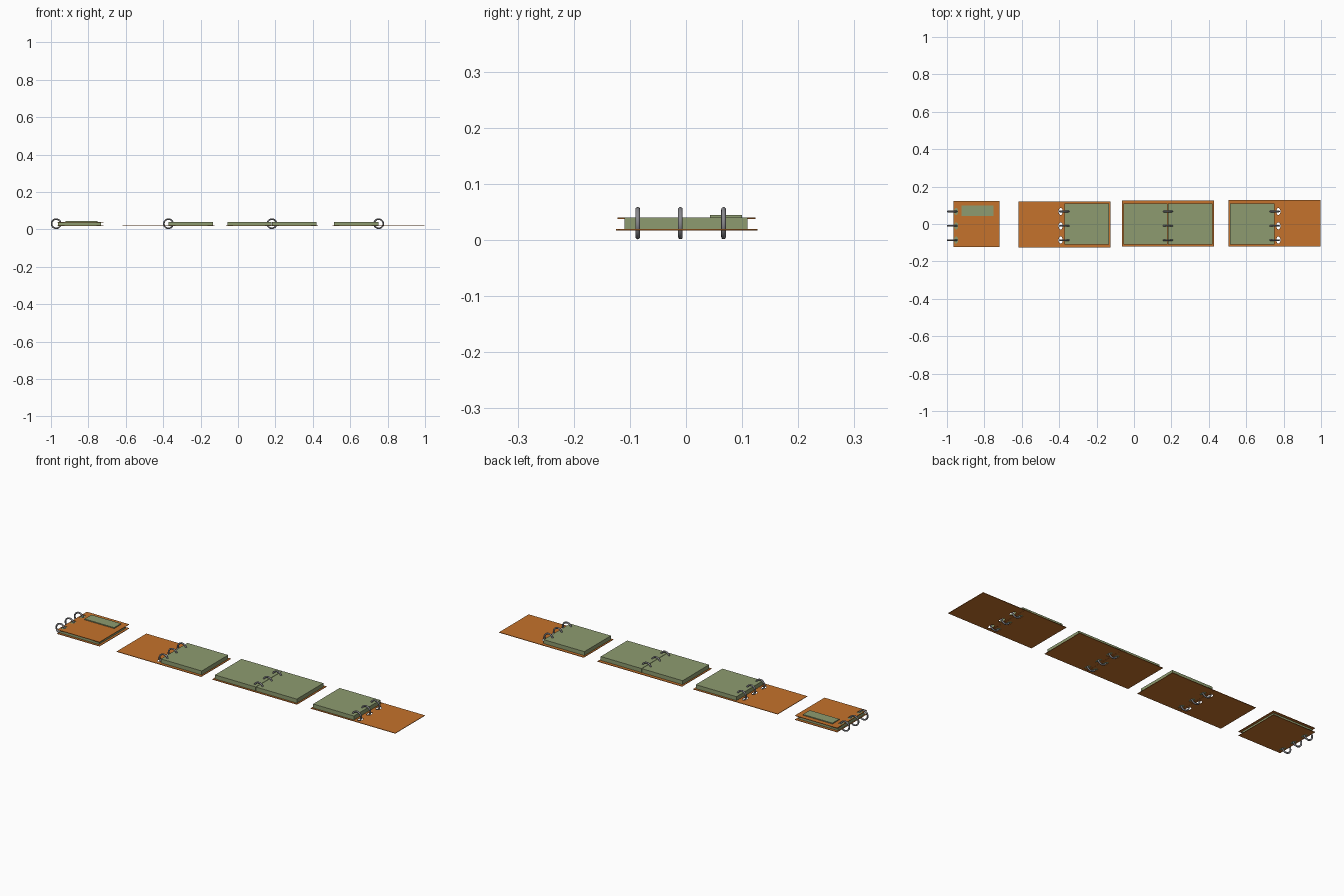
import bpy, math

if "Cube" in bpy.data.objects:
    bpy.data.objects.remove(bpy.data.objects["Cube"])


def material(name, rgb):
    m = bpy.data.materials.new(name)
    m.diffuse_color = (*rgb, 1)
    m.use_nodes = True
    m.node_tree.nodes["Principled BSDF"].inputs["Base Color"].default_value = m.diffuse_color
    return m


ORANGE = material("cover_orange", (0.56, 0.17, 0.025))
GREEN = material("paper_green", (0.27, 0.33, 0.16))
GREY = material("ring_metal", (0.25, 0.25, 0.27))
SIZE = 0.246                      # cover width and depth
RING_Y = (0.067, -0.010, -0.086)
RING_R, TUBE, RING_Z = 0.0245, 0.0042, 0.030


def box(name, x0, x1, y0, y1, z0, z1, mat):
    bpy.ops.mesh.primitive_cube_add(size=1, location=((x0 + x1) / 2, (y0 + y1) / 2, (z0 + z1) / 2))
    o = bpy.context.object
    o.name = name
    o.scale = (x1 - x0, y1 - y0, z1 - z0)
    o.data.materials.append(mat)
    return o


def cover(name, x0, x1, cy, z, hole_x):
    """Thin square sheet with oval ring holes cut through it."""
    c = bpy.data.curves.new(name, 'CURVE')
    c.dimensions, c.fill_mode, c.extrude = '2D', 'BOTH', 0.0013
    h = SIZE / 2
    loops = [[(x0, cy - h), (x1, cy - h), (x1, cy + h), (x0, cy + h)]]
    for y in RING_Y:
        loops.append([(hole_x + 0.011 * math.cos(a), y + 0.019 * math.sin(a))
                      for a in (i * math.tau / 20 for i in range(20))])
    for pts in loops:
        s = c.splines.new('POLY')
        s.points.add(len(pts) - 1)
        for p, q in zip(s.points, pts):
            p.co = (*q, 0, 1)
        s.use_cyclic_u = True
    o = bpy.data.objects.new(name, c)
    bpy.context.collection.objects.link(o)
    o.location.z = z
    bpy.ops.object.select_all(action='DESELECT')
    o.select_set(True)
    bpy.context.view_layer.objects.active = o
    bpy.ops.object.convert(target='MESH')
    bpy.context.object.data.materials.append(ORANGE)


def rings(prefix, x):
    for i, y in enumerate(RING_Y):
        bpy.ops.mesh.primitive_torus_add(major_radius=RING_R, minor_radius=TUBE, major_segments=32,
                                         minor_segments=12, location=(x, y, RING_Z),
                                         rotation=(math.pi / 2, 0, 0))
        o = bpy.context.object
        o.name = f"{prefix}_ring_{i + 1}"
        o.data.materials.append(GREY)
        bpy.ops.object.shade_smooth()


def pages(name, x0, x1, cy, z1=0.040):
    box(name, x0, x1, cy - 0.110, cy + 0.110, 0.0192, z1, GREEN)


# Closed binder with a label on its front cover
rings("closed_binder", -0.972)
for n, z in (("back", 0.018), ("front", 0.0385)):
    cover(f"closed_{n}_cover", -0.966, -0.966 + SIZE, 0.001, z, -0.951)
pages("closed_pages", -0.962, -0.732, 0.0, 0.0372)
box("closed_label", -0.922, -0.750, 0.043, 0.100, 0.0395, 0.0446, GREEN)

# Open binders: spine x, centre y, page block on the left, on the right
for name, sx, cy, left, right in (("open_start", -0.372, -0.002, False, True),
                                  ("open_middle", 0.181, 0.003, True, True),
                                  ("open_end", 0.752, 0.004, True, False)):
    rings(name, sx)
    cover(f"{name}_left_cover", sx - SIZE, sx - 0.0005, cy, 0.018, sx - 0.020)
    cover(f"{name}_right_cover", sx + 0.0005, sx + SIZE, cy, 0.018, sx + 0.020)
    if left:
        pages(f"{name}_left_pages", sx - 0.238, sx - 0.001, 0)
    if right:
        pages(f"{name}_right_pages", sx + 0.001, sx + 0.238, 0)
